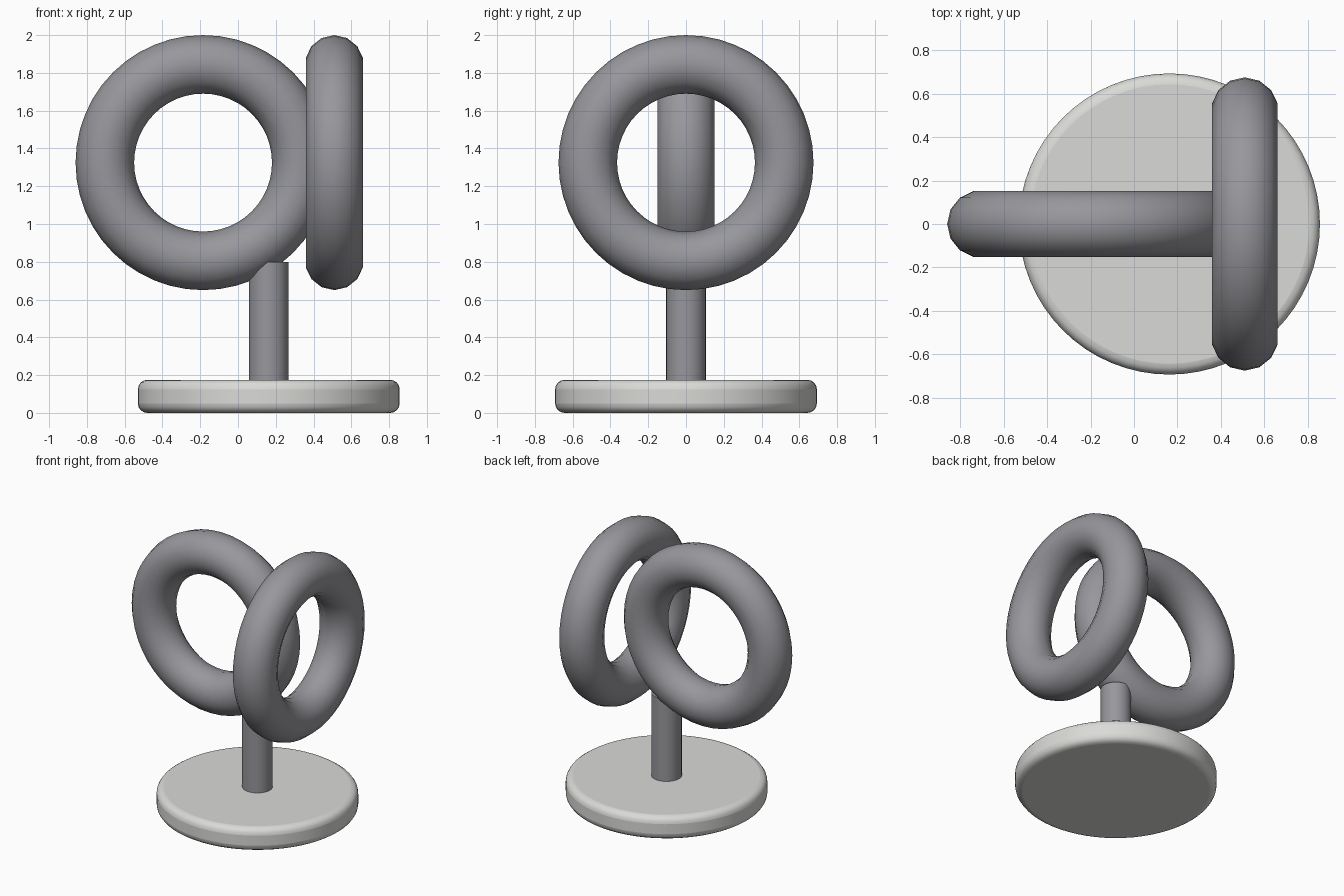
import bpy
import math

cube = bpy.data.objects.get("Cube")
if cube:
    bpy.data.objects.remove(cube, do_unlink=True)


def make_material(name, rgb):
    mat = bpy.data.materials.new(name)
    mat.use_nodes = True
    color = (*rgb, 1.0)
    mat.diffuse_color = color
    mat.node_tree.nodes["Principled BSDF"].inputs["Base Color"].default_value = color
    return mat


def finish(name, mat, angle):
    obj = bpy.context.object
    obj.name = name
    obj.data.materials.append(mat)
    bpy.ops.object.shade_smooth_by_angle(angle=math.radians(angle))
    return obj


grey = make_material("slate_grey", (0.31, 0.31, 0.335))
pale = make_material("pale_stone", (0.70, 0.70, 0.68))

STAND_X = 0.163


def ring(name, x, rotation):
    bpy.ops.mesh.primitive_torus_add(
        major_segments=48, minor_segments=14, major_radius=0.52,
        minor_radius=0.155, location=(x, 0, 1.325), rotation=rotation)
    return finish(name, grey, 60)


def disc(name, radius, bottom, top, sides, mat):
    bpy.ops.mesh.primitive_cylinder_add(
        vertices=sides, radius=radius, depth=top - bottom,
        location=(STAND_X, 0, (bottom + top) / 2))
    return finish(name, mat, 40)


# Two upright rings at right angles, overlapping
ring("side_ring", -0.185, (math.pi / 2, 0, 0))
ring("cross_ring", 0.51, (0, math.pi / 2, 0))

# Post
disc("post", 0.105, 0.1, 0.80, 32, grey)

# Round base with softened rims
base = disc("base", 0.693, 0.0, 0.175, 64, pale)
bevel = base.modifiers.new("rounded_rim", "BEVEL")
bevel.width = 0.05
bevel.segments = 4
bevel.limit_method = "ANGLE"
bevel.angle_limit = math.radians(40)
